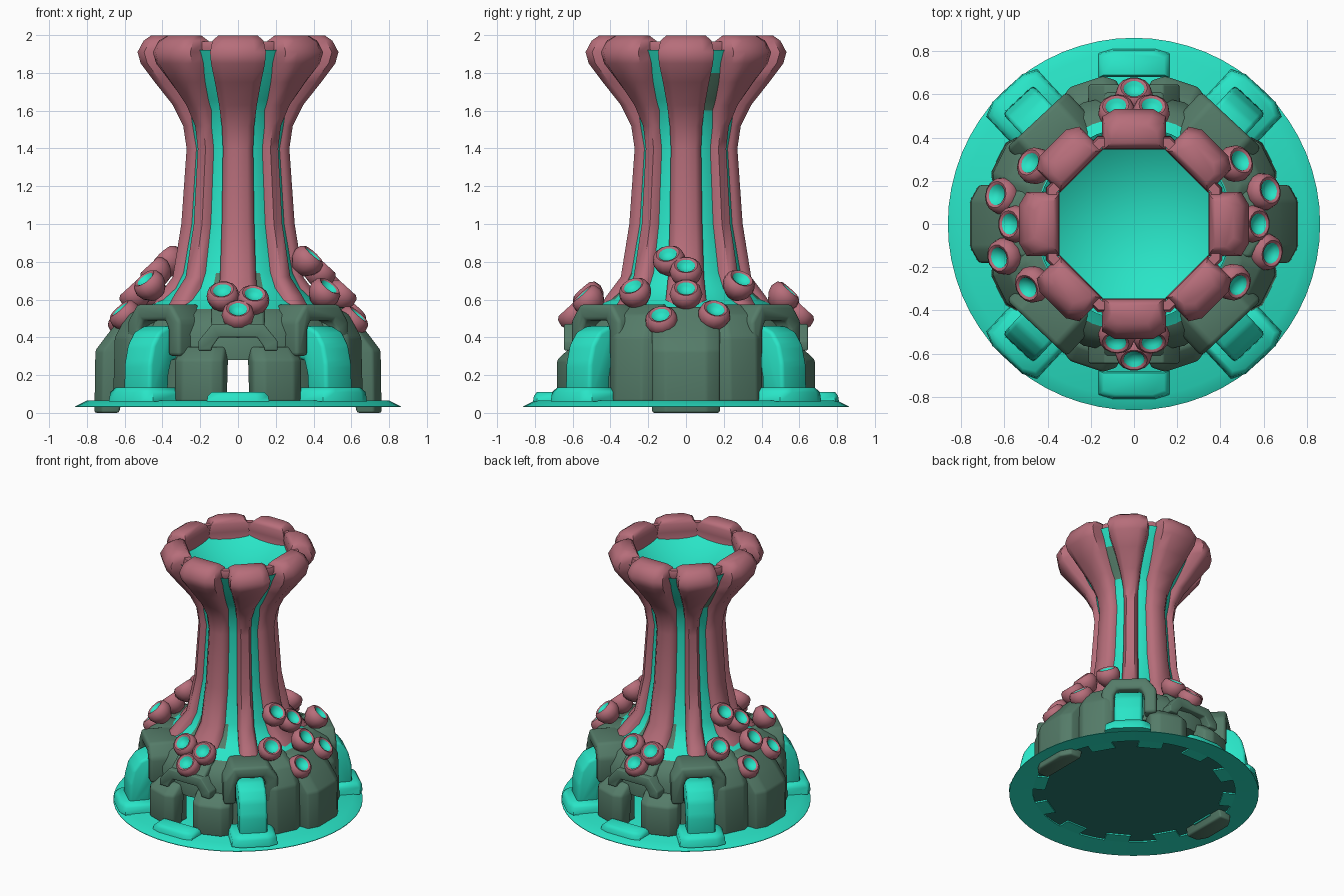
import bpy, bmesh
from math import sin, cos, radians
from mathutils import Vector, Matrix

old = bpy.data.objects.get("Cube")
if old:
    bpy.data.objects.remove(old, do_unlink=True)


def material(name, rgb):
    m = bpy.data.materials.new(name)
    m.use_nodes = True
    m.diffuse_color = (*rgb, 1)
    m.node_tree.nodes["Principled BSDF"].inputs["Base Color"].default_value = (*rgb, 1)
    return m


PINK = material("coral pink", (0.47, 0.155, 0.195))
CYAN = material("bright turquoise", (0.022, 0.78, 0.57))
ROCK = material("mossy green", (0.09, 0.2, 0.14))
SHADE = material("deep teal", (0.02, 0.2, 0.16))


def finish(name, bm, mats, matrix=Matrix(), bevel=0, rule=None):
    """Clean up a bmesh, round its edges and turn it into an object."""
    bmesh.ops.remove_doubles(bm, verts=bm.verts, dist=1e-5)
    bmesh.ops.recalc_face_normals(bm, faces=bm.faces)
    if bevel:
        bmesh.ops.bevel(bm, geom=bm.edges[:], offset=bevel, segments=2,
                        affect='EDGES', profile=0.5, clamp_overlap=True)
    for f in bm.faces:
        f.smooth = True
        if rule:
            f.material_index = rule(f.calc_center_median())
    bm.transform(matrix)
    me = bpy.data.meshes.new(name)
    bm.to_mesh(me)
    bm.free()
    for m in mats:
        me.materials.append(m)
    ob = bpy.data.objects.new(name, me)
    bpy.context.collection.objects.link(ob)


def turn(deg):
    return Matrix.Rotation(radians(deg), 4, 'Z')


def skin(bm, rows, closed_rows, closed_cols):
    """Join rows of points with quads."""
    grid = [[bm.verts.new(p) for p in row] for row in rows]
    n, k = len(grid), len(grid[0])
    for i in range(n if closed_rows else n - 1):
        for j in range(k if closed_cols else k - 1):
            a, b = grid[i], grid[(i + 1) % n]
            bm.faces.new((a[j], a[(j + 1) % k], b[(j + 1) % k], b[j]))
    return grid


def capped(bm, rows):
    """Skin rows of closed outlines and cap both ends."""
    grid = skin(bm, rows, False, True)
    bm.faces.new(grid[0])
    bm.faces.new(grid[-1])


def lathe(name, profile, mats, sides=32, loop=False, **kw):
    """Spin an (r, z) profile all the way round."""
    angles = [radians(360 * i / sides) for i in range(sides)]
    bm = bmesh.new()
    skin(bm, [[(r * cos(a), r * sin(a), z) for r, z in profile] for a in angles], True, loop)
    finish(name, bm, mats, **kw)


def strut(name, rows, deg, mat, chamfer=0.04, bevel=0):
    """Upright block from (z, inner r, outer r, half width) rows, chamfered outside."""
    bm = bmesh.new()
    rings = []
    for z, ri, ro, w in rows:
        half = [(ri, w), (ro - chamfer, w), (ro, w * 0.6)]
        ring = [(r, -t) for r, t in half] + [(r, t) for r, t in reversed(half)]
        rings.append([(r, t, z) for r, t in ring])
    capped(bm, rings)
    finish(name, bm, [mat], turn(deg), bevel)


def prism(name, pts, lo, hi, deg, mat, across, bevel=0.015):
    """Extrude an (a, z) outline across the tangent or along the radius."""
    bm = bmesh.new()
    capped(bm, [[(a, s, z) if across else (s, a, z) for a, z in pts] for s in (lo, hi)])
    finish(name, bm, [mat], turn(deg), bevel)


def arch_outline(w, spring, top, wall):
    """Half outline mirrored into an upside-down U."""
    outer = [(w, spring), (w, top - 0.09), (w * 0.65, top)]
    inner = [(w * 0.65 - wall * 0.5, top - wall), (w - wall, top - 0.09 - wall * 0.5),
             (w - wall, spring)]
    mirror = lambda pts: [(-a, z) for a, z in reversed(pts)]
    return outer + mirror(outer) + mirror(inner) + inner


# Ground disc with a dark recess and teeth underneath
lathe("base_disc", [(0, 0.055), (0.7, 0.055), (0.7, 0.045), (0.862, 0.03), (0.862, 0.034),
                    (0.8, 0.065), (0, 0.07)], [CYAN, SHADE], sides=64,
      rule=lambda c: int(c.z < 0.056 and c.xy.length < 0.69))
for i in range(12):
    strut("underside_tooth", [(0.045, 0.61, 0.71, 0.085), (0.06, 0.61, 0.71, 0.085)],
          i * 30, CYAN, chamfer=0.005)

# Rock: dome, hollow wall with a passage from front to back
lathe("rock_dome", [(0, 0.29), (0.6, 0.28), (0.61, 0.42), (0.55, 0.52), (0.45, 0.575), (0, 0.58)],
      [ROCK], sides=16)
for side in (0, 180):
    bm = bmesh.new()
    arc = [radians(side - 83 + 166 * i / 16) for i in range(17)]
    wall = [(0.53, 0.06), (0.58, 0.06), (0.58, 0.3), (0.53, 0.3)]
    capped(bm, [[(r * cos(a), r * sin(a), z) for r, z in wall] for a in arc])
    finish("rock_wall", bm, [ROCK])

    # Rock buttresses on each flank
    strut("side_buttress", [(0, 0.63, 0.76, 0.18), (0.33, 0.55, 0.755, 0.18),
                            (0.43, 0.5, 0.68, 0.18), (0.56, 0.4, 0.57, 0.15)],
          side, ROCK, bevel=0.012)
    for s in (-1, 1):
        strut("shoulder_buttress", [(0.06, 0.58, 0.7, 0.13), (0.4, 0.55, 0.69, 0.13),
                                    (0.52, 0.45, 0.62, 0.12), (0.575, 0.4, 0.52, 0.1)],
              side + s * 26, ROCK, bevel=0.012)
        strut("door_buttress", [(0.06, 0.58, 0.695, 0.135), (0.28, 0.56, 0.695, 0.135),
                                (0.35, 0.5, 0.62, 0.12)],
              side + 90 + s * 18.5, ROCK, bevel=0.012)

    # Visor over each doorway, with a doorstep
    prism("door_visor", arch_outline(0.21, 0.33, 0.47, 0.07), 0.45, 0.645, side + 90, ROCK, False)
    prism("door_hood", [(0.4, 0.4), (0.62, 0.4), (0.62, 0.46), (0.5, 0.56), (0.4, 0.57)],
          -0.14, 0.14, side + 90, ROCK, True)
    strut("doorstep", [(0.06, 0.68, 0.81, 0.165), (0.09, 0.68, 0.805, 0.16),
                       (0.11, 0.69, 0.79, 0.14)], side + 90, CYAN, chamfer=0.02)

# Bent pipes with foot flanges and rock arches
pipe_outline = [(0.45, 0.46), (0.64, 0.46), (0.71, 0.43), (0.76, 0.36), (0.785, 0.26),
                (0.79, 0.08), (0.64, 0.08), (0.635, 0.2), (0.61, 0.28), (0.45, 0.3)]
for deg in (47, 133, 227, 313):
    prism("pipe", pipe_outline, -0.097, 0.097, deg, CYAN, True, bevel=0.02)
    strut("pipe_flange", [(0.06, 0.6, 0.86, 0.16), (0.11, 0.6, 0.855, 0.155),
                          (0.135, 0.62, 0.84, 0.13)], deg, CYAN, chamfer=0.03)
    prism("pipe_arch", arch_outline(0.19, 0.3, 0.575, 0.085), 0.43, 0.66, deg, ROCK, False, 0.02)


# Tower core with a shallow funnel mouth, mossy in places
def mossy(c):
    foot = abs(c.x) < 0.13 and c.z < 0.72 and c.xy.length > 0.28
    throat = c.y > 0 and abs(c.x) > c.y and 1.62 < c.z < 1.8 and c.xy.length > 0.26
    return int(foot or throat)


lathe("tower_core", [(0, 0.55), (0.5, 0.55), (0.41, 0.6), (0.345, 0.66), (0.305, 0.74),
                     (0.26, 1.0), (0.235, 1.4), (0.27, 1.6), (0.31, 1.66), (0.39, 1.8),
                     (0.45, 1.92), (0.37, 1.86), (0, 1.66)], [CYAN, ROCK], rule=mossy)

# Eight ribs swelling into a lobed rim, the diagonal ones slimmer below
rib_rows = [(0.54, 0.3, 0.47, 0.115), (0.62, 0.26, 0.42, 0.105), (0.72, 0.22, 0.345, 0.095),
            (1.0, 0.18, 0.3, 0.086), (1.4, 0.17, 0.272, 0.08), (1.52, 0.18, 0.29, 0.086),
            (1.63, 0.22, 0.345, 0.1), (1.75, 0.29, 0.44, 0.122), (1.85, 0.355, 0.515, 0.143),
            (1.91, 0.345, 0.532, 0.148), (1.97, 0.35, 0.5, 0.135), (1.998, 0.375, 0.46, 0.105)]
slim_rows = [(z, ri, ro + max(0, 0.85 - z) * 0.1,
              w * min(0.95, 0.6 + max(0, z - 1.55) * 1.1)) for z, ri, ro, w in rib_rows]
for i in range(8):
    strut("tower_rib", slim_rows if i % 2 else rib_rows, i * 45, PINK, chamfer=0.035)

# Inner lip that joins the lobes
lathe("rim_lip", [(0.385, 1.84), (0.44, 1.93), (0.43, 1.965), (0.385, 1.965)], [PINK], sides=8,
      loop=True, matrix=turn(22.5))

# Cup-shaped polyps, repeated by a half turn
polyp_profile = [(0, -0.09), (0.045, -0.082), (0.078, -0.042), (0.09, -0.003), (0.081, 0.032),
                 (0.064, 0.046), (0.05, 0.04), (0.042, 0.022), (0, 0.013)]
polyps = [(0.47, 0.28, 0.68), (0.6, 0.15, 0.52), (0.55, 0, 0.63), (0.61, -0.13, 0.49),
          (0.46, -0.27, 0.64), (0.44, 0, 0.75), (0.37, -0.09, 0.81),
          (0, -0.6, 0.52), (-0.08, -0.52, 0.62), (0.08, -0.52, 0.6)]
for half in (0, 180):
    for x, y, z in polyps:
        facing = Vector((x, y, 0)).normalized() + Vector((0, 0, 1.1))
        place = (turn(half) @ Matrix.Translation((x, y, z))
                 @ facing.to_track_quat('Z', 'Y').to_matrix().to_4x4() @ Matrix.Scale(0.97, 4))
        lathe("polyp", polyp_profile, [PINK, CYAN], sides=14, matrix=place,
              rule=lambda c: int(c.z > 0 and c.xy.length < 0.048))

# Smooth shading that keeps hard edges
bpy.ops.object.select_all(action='DESELECT')
for ob in bpy.context.collection.objects:
    if ob.type == 'MESH':
        ob.select_set(True)
        bpy.context.view_layer.objects.active = ob
bpy.ops.object.shade_smooth_by_angle(angle=radians(55))
